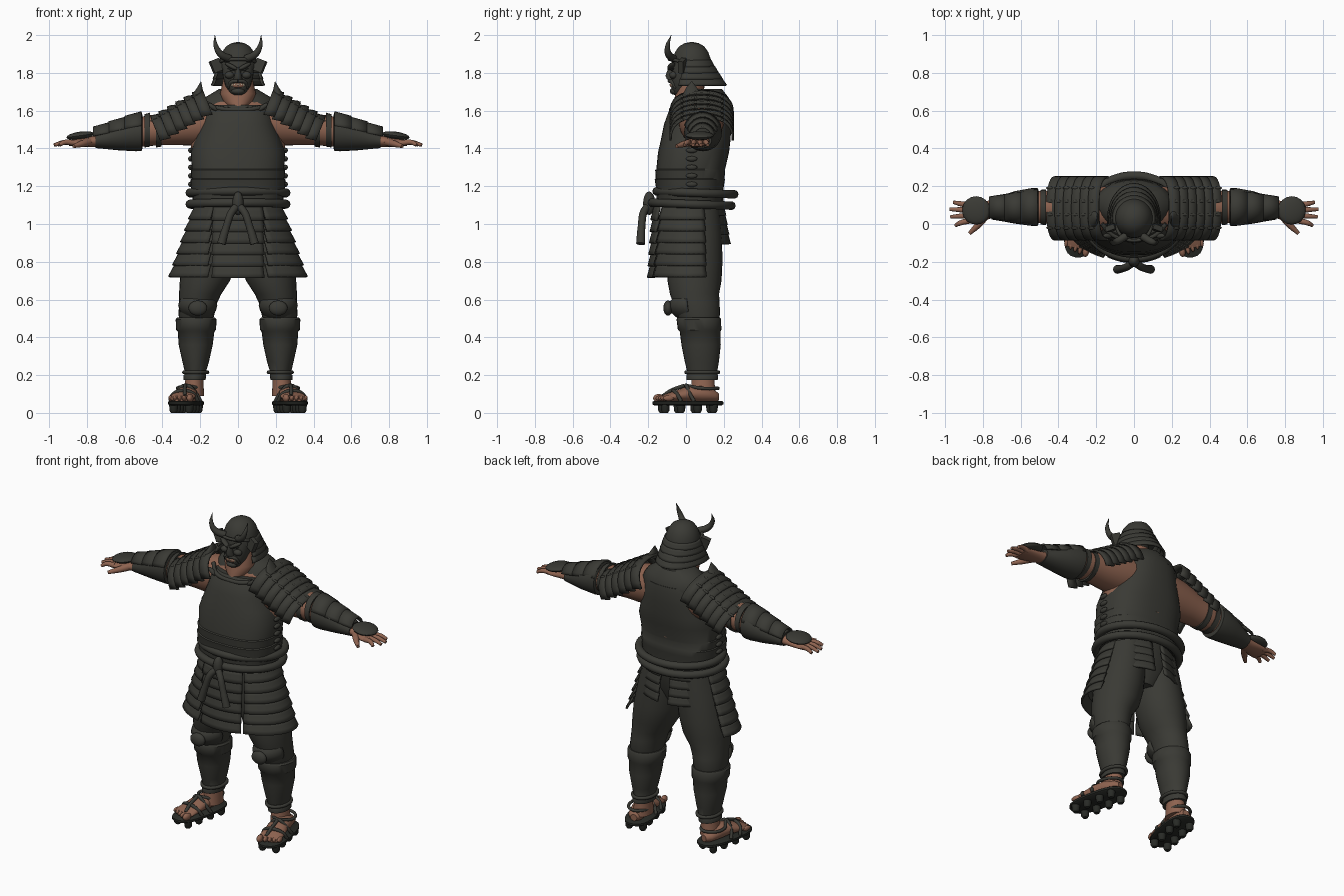
import bpy, bmesh, math
from mathutils import Matrix, Vector

def mat(name, c):
    m = bpy.data.materials.new(name)
    m.diffuse_color = (*c, 1)
    return m

DARK = mat("dark_armor", (0.042, 0.042, 0.035))
SKIN = mat("skin", (0.27, 0.125, 0.08))
SOLE = mat("dark_sole", (0.022, 0.024, 0.02))
BONE = mat("bone_teeth", (0.5, 0.42, 0.3))

def finish(name, bm, m, mirror=False, thick=0, M=None):
    if M is not None:
        bm.transform(M)
    bmesh.ops.recalc_face_normals(bm, faces=bm.faces)
    me = bpy.data.meshes.new(name)
    bm.to_mesh(me)
    bm.free()
    me.materials.append(m)
    ob = bpy.data.objects.new(name, me)
    bpy.context.collection.objects.link(ob)
    if thick:
        s = ob.modifiers.new("thickness", 'SOLIDIFY')
        s.thickness, s.offset = thick, 0
    if mirror:
        ob.modifiers.new("mirror", 'MIRROR')
    return ob

def grid(name, f, nu, nv, m, wrap=False, cap=False, **k):
    """Surface f(u, v), u around and v along."""
    bm = bmesh.new()
    n = nu if wrap else nu + 1
    rows = [[bm.verts.new(f(i / nu, j / nv)) for i in range(n)] for j in range(nv + 1)]
    for a, b in zip(rows, rows[1:]):
        for i in range(nu):
            q = (i + 1) % n
            bm.faces.new((a[i], a[q], b[q], b[i]))
    if cap:
        bm.faces.new(rows[0][::-1])
        bm.faces.new(rows[-1])
    return finish(name, bm, m, **k)

def loft(name, rings, m, axis='z', p=2.0, n=28, cap=True, **k):
    """Rings of (cx, cy, cz, ra, rb) across an axis."""
    def f(u, v):
        cx, cy, cz, ra, rb = rings[round(v * (len(rings) - 1))]
        c, s = math.cos(u * math.tau), math.sin(u * math.tau)
        a = ra * math.copysign(abs(c) ** (2 / p), c)
        b = rb * math.copysign(abs(s) ** (2 / p), s)
        d = {'z': (a, b, 0), 'x': (0, a, b), 'y': (a, 0, b)}[axis]
        return Vector((cx, cy, cz)) + Vector(d)
    return grid(name, f, n, len(rings) - 1, m, wrap=True, cap=cap, **k)

def tube(name, pts, r, m, closed=False, mirror=False, M=None):
    """Smooth round tube; r is one radius or one per point."""
    cu = bpy.data.curves.new(name, 'CURVE')
    cu.dimensions, cu.bevel_depth, cu.bevel_resolution, cu.use_fill_caps = '3D', 1, 3, True
    sp = cu.splines.new('BEZIER')
    sp.bezier_points.add(len(pts) - 1)
    sp.resolution_u, sp.use_cyclic_u = 6, closed
    for i, (b, p) in enumerate(zip(sp.bezier_points, pts)):
        b.co, b.radius = p, (r[i] if isinstance(r, (list, tuple)) else r)
        b.handle_left_type = b.handle_right_type = 'AUTO'
    tmp = bpy.data.objects.new(name + "_path", cu)
    bpy.context.collection.objects.link(tmp)
    bm = bmesh.new()
    bm.from_mesh(tmp.evaluated_get(bpy.context.evaluated_depsgraph_get()).to_mesh())
    bpy.data.objects.remove(tmp)
    return finish(name, bm, m, mirror, M=M)

def ball(name, c, s, m, mirror=False, rot=(0, 0, 0), M=None, box=False):
    bm = bmesh.new()
    if box:
        bmesh.ops.create_cube(bm, size=2)
    else:
        bmesh.ops.create_uvsphere(bm, u_segments=18, v_segments=10, radius=1)
    R = Matrix.Translation(c)
    for a, x in zip(rot, 'XYZ'):
        R = R @ Matrix.Rotation(math.radians(a), 4, x)
    bm.transform(R @ Matrix.Diagonal((*s, 1)))
    return finish(name, bm, m, mirror, M=M)

def plate_row(name, z0, z1, r0, r1, cy, a0, a1, n=12, mirror=False, m=DARK):
    """Curved armour strip round the body; angle 0 is the front."""
    def f(u, v):
        t = math.radians(a0 + (a1 - a0) * u)
        rx, ry = r0[0] + (r1[0] - r0[0]) * v, r0[1] + (r1[1] - r0[1]) * v
        return (rx * math.sin(t), cy - ry * math.cos(t), z0 + (z1 - z0) * v)
    return grid(name, f, n, 3, m, mirror=mirror, thick=0.012)

# Torso: bare chest under a cuirass with open armholes
loft("chest_skin", [(0, .06, 1.3, .235, .15), (0, .06, 1.42, .25, .15), (0, .07, 1.54, .25, .14),
                    (0, .08, 1.62, .2, .12), (0, .08, 1.68, .12, .09)], SKIN)
loft("cuirass", [(0, .02, 1.1, .235, .175), (0, .02, 1.2, .25, .18), (0, .02, 1.235, .252, .186),
                 (0, .022, 1.24, .246, .182), (0, .022, 1.285, .25, .185), (0, .025, 1.29, .245, .182),
                 (0, .04, 1.38, .25, .188), (0, .052, 1.45, .228, .184), (0, .062, 1.53, .2, .178),
                 (0, .075, 1.6, .185, .165), (0, .085, 1.63, .165, .15)], DARK, p=2.5, n=40)
loft("shoulder_yoke", [(0, .095, 1.56, .2, .145), (0, .1, 1.62, .21, .135), (0, .105, 1.67, .175, .12),
                       (0, .1, 1.715, .1, .09)], DARK)
loft("neck", [(0, .0, 1.62, .05, .07), (0, .01, 1.65, .08, .075), (0, .02, 1.69, .095, .075),
              (0, .03, 1.78, .075, .07)], SKIN)
tube("neck_binding", [(.17, .0, 1.64), (.11, -.06, 1.615), (0, -.078, 1.605), (-.11, -.06, 1.615), (-.17, .0, 1.64)], .012, DARK)
ball("strap_toggle", (.135, -.062, 1.62), (.034, .014, .013), DARK, True, (0, -35, 0))
for i in range(5):
    ball("side_toggle", (.252, .03, 1.21 + i * .045), (.012, .03, .014), DARK, True)

# Rope belt with knot and hanging ends
for nm, z, cy, ry in (("upper_rope", 1.165, .05, .205), ("lower_rope", 1.105, .03, .21)):
    tube(nm, [(.255 * math.cos(k * math.tau / 16), cy + ry * math.sin(k * math.tau / 16),
               z - .008 * math.sin(k * math.tau / 16)) for k in range(16)], .023, DARK, closed=True)
ball("rope_knot", (0, -.195, 1.11), (.03, .032, .062), DARK)
tube("rope_end", [(.0, -.2, 1.1), (.035, -.225, 1.06), (.06, -.235, .99), (.088, -.24, .895)],
     [.02, .02, .02, .024], DARK, mirror=True)

# Skirt armour: centre panel, side panels and short rear panels
rows = 6
for i in range(rows):
    t0, t1 = i / rows, (i + 1) / rows
    z0, z1 = 1.09 - .365 * t0, 1.08 - .365 * t1
    ry0, ry1 = .185 + .022 * t0, .2 + .022 * t1
    plate_row("front_skirt_plate", z0, z1, (.25, ry0), (.27, ry1), .02, -31, 31)
    plate_row("side_skirt_plate", z0, z1 + .005, (.225 + .125 * t0, ry0 - .005), (.24 + .125 * t1, ry1),
              .025, 36 - 10 * t1, 112, mirror=True)
for i in range(4):
    z = 1.1 - i * .05
    plate_row("rear_skirt_plate", z, z - .056, (.235, .175 + .008 * i), (.25, .19 + .008 * i),
              .02, 130, 172, 8, mirror=True)

# Legs: baggy trousers, knee guards, shin guards
loft("hips", [(0, .035, .86, .1, .1), (0, .035, .95, .2, .14), (0, .035, 1.05, .225, .155), (0, .03, 1.14, .23, .17)], DARK)
loft("trouser_leg", [(.115, .04, 1.08, .115, .14), (.13, .04, .95, .135, .15), (.155, .045, .8, .142, .148),
                     (.175, .045, .7, .133, .143), (.2, .045, .63, .112, .13), (.212, .055, .58, .1, .123),
                     (.22, .065, .52, .095, .115), (.222, .07, .48, .085, .1)], DARK, mirror=True)
loft("shin_guard", [(.222, .068, .505, .1, .112), (.222, .068, .495, .108, .118), (.222, .072, .44, .106, .115),
                    (.222, .075, .43, .097, .108), (.224, .08, .36, .09, .104), (.224, .084, .27, .07, .09),
                    (.226, .086, .21, .054, .078), (.228, .086, .2, .06, .084), (.23, .086, .175, .058, .082)],
     DARK, mirror=True)
def knee(u, v):
    t = math.radians(-75 + 150 * u)
    w = math.sin(math.radians(25 + 130 * v))
    return (.213 + .1 * w * math.sin(t), .03 - .125 * w * math.cos(t) + .02 * v, .635 - .15 * v + .02 * abs(u - .5))
grid("knee_guard", knee, 14, 6, DARK, thick=.015, mirror=True)
ball("knee_boss", (.213, -.095, .555), (.05, .025, .04), DARK, True)
tube("shin_strap", [(.224 + .062 * math.cos(k * .7854), .086 + .085 * math.sin(k * .7854), .215) for k in range(8)],
     .01, DARK, closed=True, mirror=True)

# Feet: bare foot on a studded sandal, turned outwards
F = Matrix.Translation((.275, .01, 0)) @ Matrix.Rotation(math.radians(11), 4, 'Z')
loft("ankle", [(.228, .09, .22, .045, .06), (.232, .09, .15, .05, .062), (.235, .09, .09, .055, .07)], SKIN, mirror=True)
loft("foot", [(0, .165, .085, .02, .02), (0, .14, .09, .045, .032), (0, .07, .1, .055, .045), (0, .0, .1, .058, .042),
              (0, -.07, .088, .066, .028), (0, -.12, .08, .068, .02), (0, -.14, .076, .06, .014)],
     SKIN, axis='y', mirror=True, M=F)
for i in range(5):
    r = .022 if i == 0 else .015
    ball("toe", (-.05 + i * .026 + (i > 0) * .006, -.148 + i * .008, .078), (r * .8, .03, r), SKIN, True, M=F)
loft("sandal_sole", [(0, 0, .04, .076, .182), (0, 0, .046, .084, .19), (0, 0, .058, .084, .19), (0, 0, .062, .079, .185)],
     SOLE, p=2.6, mirror=True, M=F)
for y in (-.13, -.045, .045, .13):
    for x in (-.042, .042):
        loft("sole_stud", [(x, y, .045, .024, .024), (x, y, .012, .022, .022), (x, y, 0, .014, .014)],
             SOLE, n=12, mirror=True, M=F)
for nm, y, h in (("toe_strap", -.07, .118), ("instep_strap", .0, .146)):
    tube(nm, [(-.075, y + .02, .06), (-.055, y, .1), (0, y - .01, h), (.055, y, .1), (.075, y + .02, .06)], .01, DARK, mirror=True, M=F)
tube("thong_strap", [(-.02, -.13, .09), (-.01, -.09, .118), (0, -.02, .145)], .01, DARK, mirror=True, M=F)
tube("heel_strap", [(.0, -.01, .145), (.06, .07, .13), (.02, .155, .13), (-.03, .155, .13), (-.065, .07, .13), (0, -.01, .145)],
     .009, DARK, mirror=True, M=F)

# Arms: skin, arm bands and flared forearm guard
loft("arm", [(.14, .08, 1.54, .12, .12), (.24, .08, 1.53, .115, .115), (.32, .082, 1.518, .102, .1),
             (.42, .087, 1.5, .09, .083), (.5, .09, 1.49, .085, .08), (.6, .09, 1.47, .07, .065), (.74, .08, 1.44, .045, .032),
             (.79, .07, 1.435, .052, .027), (.85, .062, 1.43, .06, .022), (.895, .06, 1.428, .058, .014)],
     SKIN, axis='x', mirror=True)
for x in (.405, .465):
    loft("arm_band", [(x, .088, 1.5, .094, .09), (x + .03, .089, 1.493, .092, .088)], DARK, axis='x', mirror=True)
loft("forearm_guard", [(.505, .09, 1.49, .09, .085), (.51, .09, 1.487, .1, .1), (.54, .09, 1.483, .1, .098),
                       (.63, .088, 1.468, .086, .078), (.7, .083, 1.452, .068, .055), (.755, .08, 1.442, .056, .04)],
     DARK, axis='x', mirror=True)
for i in range(3):
    x = .51 + i * .083
    def splint(u, v, x=x):
        t, xx = math.radians(-70 + 140 * u), x + .09 * v
        w = .1 - .17 * (xx - .51)
        return (xx, .088 + w * math.sin(t), 1.484 - .17 * (xx - .51) + (w + .008 + .006 * v) * math.cos(t))
    grid("forearm_plate", splint, 12, 2, DARK, thick=.01, mirror=True)
ball("hand_guard", (.835, .072, 1.468), (.075, .075, .021), DARK, True, (0, 8, 0))
for y0, y1, x1 in ((.018, -.008, .955), (.045, .038, .98), (.073, .078, .985), (.1, .115, .965)):
    tube("finger", [(.87, y0, 1.43), (.92, (y0 + y1) / 2, 1.432), (x1 - .01, y1, 1.418)], [.016, .0135, .009], SKIN, mirror=True)
tube("thumb", [(.79, .04, 1.435), (.825, -.005, 1.425), (.87, -.05, 1.412)], [.023, .018, .01], SKIN, mirror=True)

# Shoulder guards: overlapping curved plates stepping down the arm
for i in range(6):
    def lame(u, v, i=i):
        t = math.radians(-90 + 180 * u)
        x = .185 + i * .044 + .058 * v
        z = 1.705 - .57 * (x - .185) + .02 * v
        d = .125 * (1 - max(0, math.cos(t)) ** .75)
        return (x - .4 * d, .083 + .165 * math.copysign(abs(math.sin(t)) ** .85, math.sin(t)), z - d)
    grid("shoulder_plate", lame, 18, 2, DARK, thick=.012, mirror=True)
    for y in (-.02, .05, .12, .19):
        ball("plate_lacing", (.226 + i * .044, y, 1.697 - i * .025 - 1.9 * (y - .083) ** 2), (.02, .009, .008), DARK, True, (0, 20, 0))
loft("shoulder_spike", [(.215, .03, 1.68, .03, .05), (.203, .03, 1.72, .015, .03), (.196, .03, 1.755, .001, .002)], DARK, mirror=True)

# Helmet with flared neck guard, ear flaps and horns
loft("helmet_bowl", [(0, .03, 1.825, .1, .105), (0, .03, 1.87, .098, .102), (0, .03, 1.91, .085, .088),
                     (0, .03, 1.94, .063, .067), (0, .03, 1.957, .035, .038), (0, .03, 1.963, .008, .008)], DARK, n=32)
for i in range(4):
    t, z = i / 3, 1.865 - i * .032
    plate_row("neck_guard_plate", z, z - .036, (.1 + .024 * t, .1 + .066 * t), (.112 + .026 * t, .118 + .074 * t),
              .03 - .01 * t, 72, 288, 24)
tube("helmet_brim", [(-.1, .02, 1.85), (-.07, -.06, 1.868), (0, -.088, 1.872), (.07, -.06, 1.868), (.1, .02, 1.85)], .009, DARK)
ball("ear_flap", (.115, -.02, 1.838), (.027, .014, .034), DARK, True, (0, 22, -20), box=True)
tube("horn", [(.045, -.065, 1.875), (.09, -.092, 1.898), (.116, -.098, 1.94), (.123, -.078, 2.0)],
     [.021, .019, .013, .001], DARK, mirror=True)

# Snarling face mask
loft("mask", [(0, -.025, 1.68, .03, .03), (0, -.022, 1.695, .045, .05), (0, -.018, 1.73, .066, .062),
              (0, -.01, 1.78, .08, .068), (0, 0, 1.83, .085, .075), (0, .01, 1.87, .08, .075)], DARK, p=2.3)
ball("brow", (.036, -.078, 1.835), (.04, .018, .012), DARK, True, (0, -28, 18))
ball("cheek", (.045, -.066, 1.788), (.026, .022, .02), DARK, True)
loft("nose", [(0, -.075, 1.765, .024, .026), (0, -.078, 1.785, .02, .032), (0, -.072, 1.83, .01, .02)], DARK, n=14)
tube("eye_slit", [(.02, -.077, 1.812), (.035, -.074, 1.816), (.055, -.064, 1.824)], [.003, .006, .002], SOLE, mirror=True)
ball("mouth", (0, -.064, 1.735), (.04, .022, .017), SKIN)
for x, h in ((.006, .006), (.018, .006), (.03, .012)):
    ball("tooth", (x, -.084 + x * .3, 1.738), (.005, .005, h), BONE, True)
tube("lip", [(.05, -.055, 1.72), (.035, -.075, 1.752), (0, -.088, 1.757)], [.006, .01, .01], DARK, mirror=True)
ball("chin", (0, -.06, 1.703), (.036, .026, .019), DARK)

# Smooth shading with crisp edges
bpy.ops.object.select_all(action='SELECT')
bpy.context.view_layer.objects.active = bpy.context.selected_objects[0]
bpy.ops.object.shade_smooth_by_angle(angle=math.radians(40))
